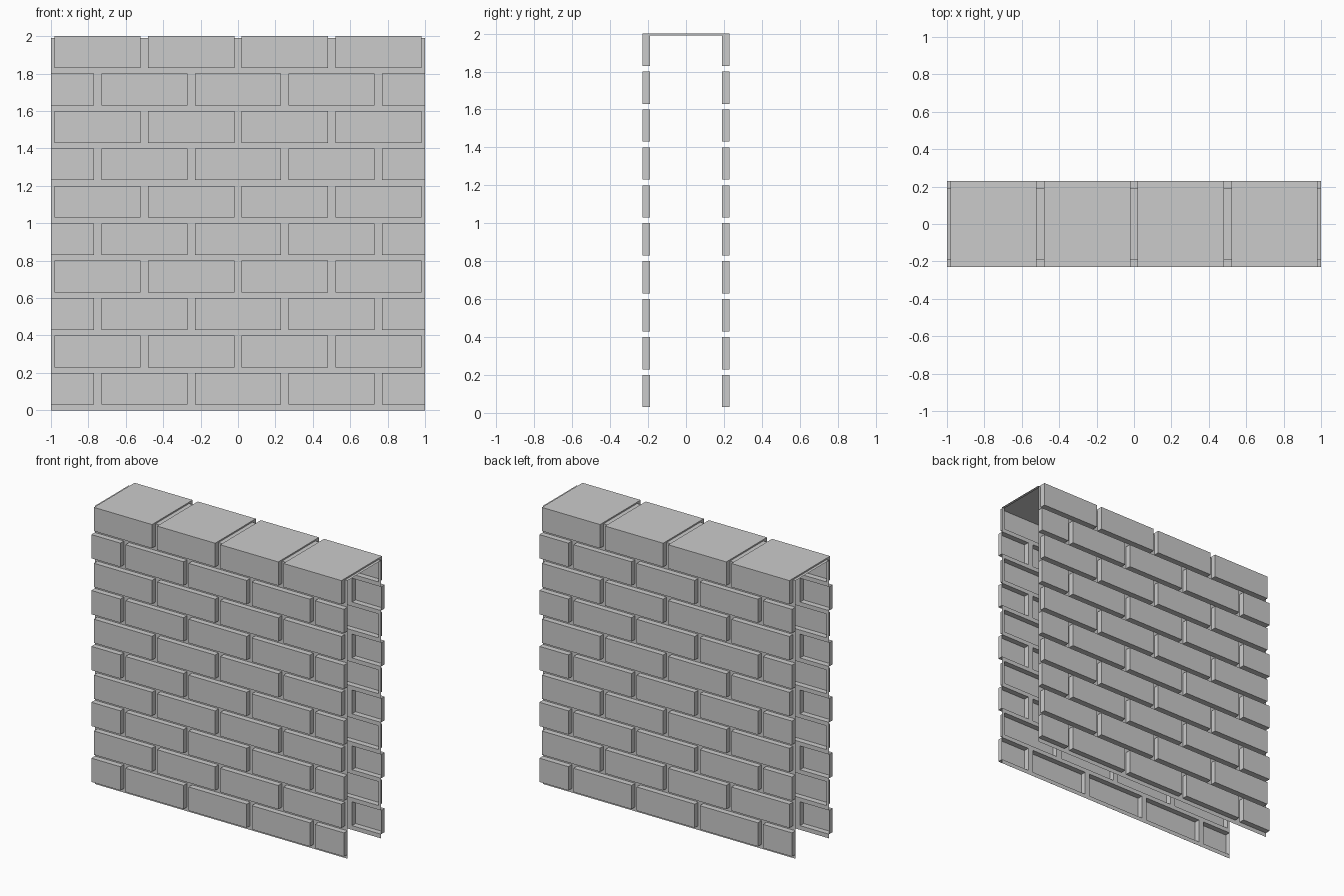
import bpy, bmesh

if "Cube" in bpy.data.objects:
    bpy.data.objects.remove(bpy.data.objects["Cube"])

ROWS, ROW_H, BED = 10, 0.2, 0.03      # courses, course height, mortar bed height
INNER, OUTER = 0.19, 0.23             # mortar face and brick face depth
TOP_IN, TOP_OUT = 1.99, 2.0           # mortar top and brick top
GAP = 0.02                            # half of an upright joint


def quad(bm, pts):
    bm.faces.new([bm.verts.new(p) for p in pts])


def strip(bm, x0, x1, path):
    """Sheet running from x0 to x1 along a (y, z) path."""
    for (ya, za), (yb, zb) in zip(path, path[1:]):
        quad(bm, [(x0, ya, za), (x1, ya, za), (x1, yb, zb), (x0, yb, zb)])


def brick(bm, x0, x1, inner, outer):
    """Hollow raised brick: outer face plus side walls back to the mortar."""
    strip(bm, x0, x1, outer)
    for k in range(len(inner) - 1):
        ring = [outer[k], inner[k], inner[k + 1], outer[k + 1]]
        quad(bm, [(x1, *p) for p in ring])
        quad(bm, [(x0, *p) for p in reversed(ring)])
    for k, flip in ((0, False), (-1, True)):
        o, i = outer[k], inner[k]
        pts = [(x0, *o), (x0, *i), (x1, *i), (x1, *o)]
        quad(bm, pts[::-1] if flip else pts)


def finish(bm, name):
    bmesh.ops.remove_doubles(bm, verts=bm.verts, dist=1e-5)
    me = bpy.data.meshes.new(name)
    bm.to_mesh(me)
    bm.free()
    bpy.context.collection.objects.link(bpy.data.objects.new(name, me))


def wall_path(side, y, z0, z1):
    """Upwards on the front, downwards on the back, so faces point outwards."""
    p = [(side * y, z0), (side * y, z1)]
    return p if side < 0 else p[::-1]


mortar, bricks = bmesh.new(), bmesh.new()
for r in range(ROWS):
    zb, z0, z1 = r * ROW_H, r * ROW_H + BED, (r + 1) * ROW_H
    # Upright joints: whole bricks on odd courses, half-offset on even ones
    joints = [-1, -0.5, 0, 0.5, 1] if r % 2 else [-0.75, -0.25, 0.25, 0.75]
    gaps = [(max(-1, j - GAP), min(1, j + GAP)) for j in joints]
    edges = [-1] + [e for g in gaps for e in g] + [1]
    spans = [(a, b) for a, b in zip(edges[::2], edges[1::2]) if b - a > 0.01]

    # Course profiles: front and back, or one that wraps over the top
    if r == ROWS - 1:
        profiles = [tuple([(-y, z0), (-y, z), (y, z), (y, z0)]
                          for y, z in ((INNER, TOP_IN), (OUTER, TOP_OUT)))]
    else:
        profiles = [(wall_path(s, INNER, z0, z1), wall_path(s, OUTER, z0, z1))
                    for s in (-1, 1)]

    for s in (-1, 1):
        strip(mortar, -1, 1, wall_path(s, INNER, zb, z0))
    for inner, outer in profiles:
        for a, b in gaps:
            strip(mortar, a, b, inner)
        for a, b in spans:
            brick(bricks, a, b, inner, outer)

finish(mortar, "mortar")
finish(bricks, "bricks")
